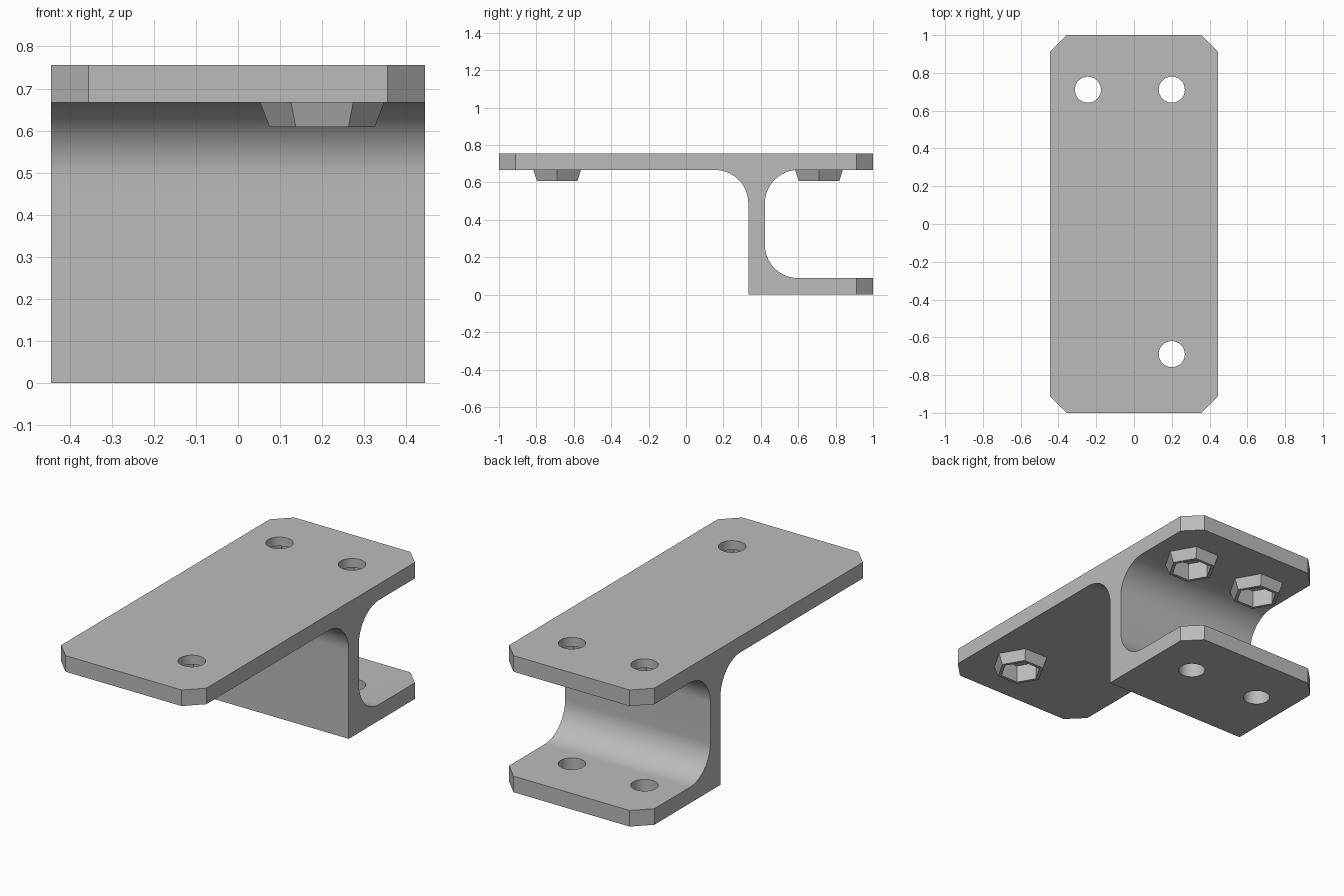
import bpy, bmesh
from math import cos, sin, pi, radians

cube = bpy.data.objects.get("Cube")
if cube:
    bpy.data.objects.remove(cube, do_unlink=True)

# Main sizes
HALF_W, H, T, FILLET, CHAMFER = 0.4445, 0.7556, 0.0889, 0.178, 0.0889
WEB = 0.333                                   # front face of the upright web
SOCKETS = [(-0.244, 0.711), (0.2, 0.711), (0.2, -0.689)]

gray = bpy.data.materials.new("plain gray")
gray.use_nodes = True
color = (0.5, 0.5, 0.5, 1)
gray.diffuse_color = color
gray.node_tree.nodes["Principled BSDF"].inputs["Base Color"].default_value = color


def loft(name, bottom, top):
    """Solid between two matching loops of points."""
    bm = bmesh.new()
    a = [bm.verts.new(p) for p in bottom]
    b = [bm.verts.new(p) for p in top]
    bm.faces.new(a)
    bm.faces.new(b)
    for i in range(len(a)):
        j = (i + 1) % len(a)
        bm.faces.new((a[i], a[j], b[j], b[i]))
    bmesh.ops.recalc_face_normals(bm, faces=bm.faces)
    mesh = bpy.data.meshes.new(name)
    bm.to_mesh(mesh)
    bm.free()
    mesh.materials.append(gray)
    obj = bpy.data.objects.new(name, mesh)
    bpy.context.collection.objects.link(obj)
    return obj


def prism(name, x, y, z0, z1, r0, r1, sides):
    def ring(r, z):
        return [(x + r * cos(2 * pi * i / sides), y + r * sin(2 * pi * i / sides), z)
                for i in range(sides)]
    return loft(name, ring(r0, z0), ring(r1, z1))


def combine(obj, tool, operation):
    mod = obj.modifiers.new(operation.lower(), 'BOOLEAN')
    mod.object, mod.operation, mod.solver = tool, operation, 'EXACT'
    bpy.context.view_layer.objects.active = obj
    bpy.ops.object.modifier_apply(modifier=mod.name)
    bpy.data.objects.remove(tool, do_unlink=True)


def fillet(cy, cz, start, end, steps=24):
    angles = [radians(start + (end - start) * i / steps) for i in range(steps + 1)]
    return [(cy + FILLET * cos(a), cz + FILLET * sin(a)) for a in angles]


# Side profile: long top plate, upright web and short bottom flange
back = WEB + T + FILLET
profile = [(WEB, 0), (1, 0), (1, T)]
profile += fillet(back, T + FILLET, 270, 180)
profile += fillet(back, H - T - FILLET, 180, 90)
profile += [(1, H - T), (1, H), (-1, H), (-1, H - T)]
profile += fillet(WEB - FILLET, H - T - FILLET, 90, 0)
bracket = loft("bracket", [(-HALF_W, y, z) for y, z in profile],
               [(HALF_W, y, z) for y, z in profile])

# Chamfered plan outline trims the corners of both plates
w, c = HALF_W, CHAMFER
quarter = [(w, 1 - c), (w - c, 1)]
outline = quarter + [(-x, y) for x, y in reversed(quarter)]
outline += [(-x, -y) for x, y in outline]
combine(bracket, loft("corner_trim", [(x, y, -0.1) for x, y in outline],
                      [(x, y, 1) for x, y in outline]), 'INTERSECT')

# Tapered hexagonal collars with nut pockets, and round bolt holes
for x, y in SOCKETS:
    combine(bracket, prism("collar", x, y, 0.608, H - T + 0.01, 0.125, 0.151, 6), 'UNION')
    combine(bracket, prism("nut_pocket", x, y, 0.55, 0.705, 0.106, 0.106, 6), 'DIFFERENCE')
    combine(bracket, prism("bolt_hole", x, y, -0.1, 1, 0.069, 0.069, 48), 'DIFFERENCE')

# Smooth fillets and bores, crisp edges elsewhere
bpy.ops.object.select_all(action='DESELECT')
bracket.select_set(True)
bpy.context.view_layer.objects.active = bracket
bpy.ops.object.shade_smooth_by_angle(angle=radians(25))
